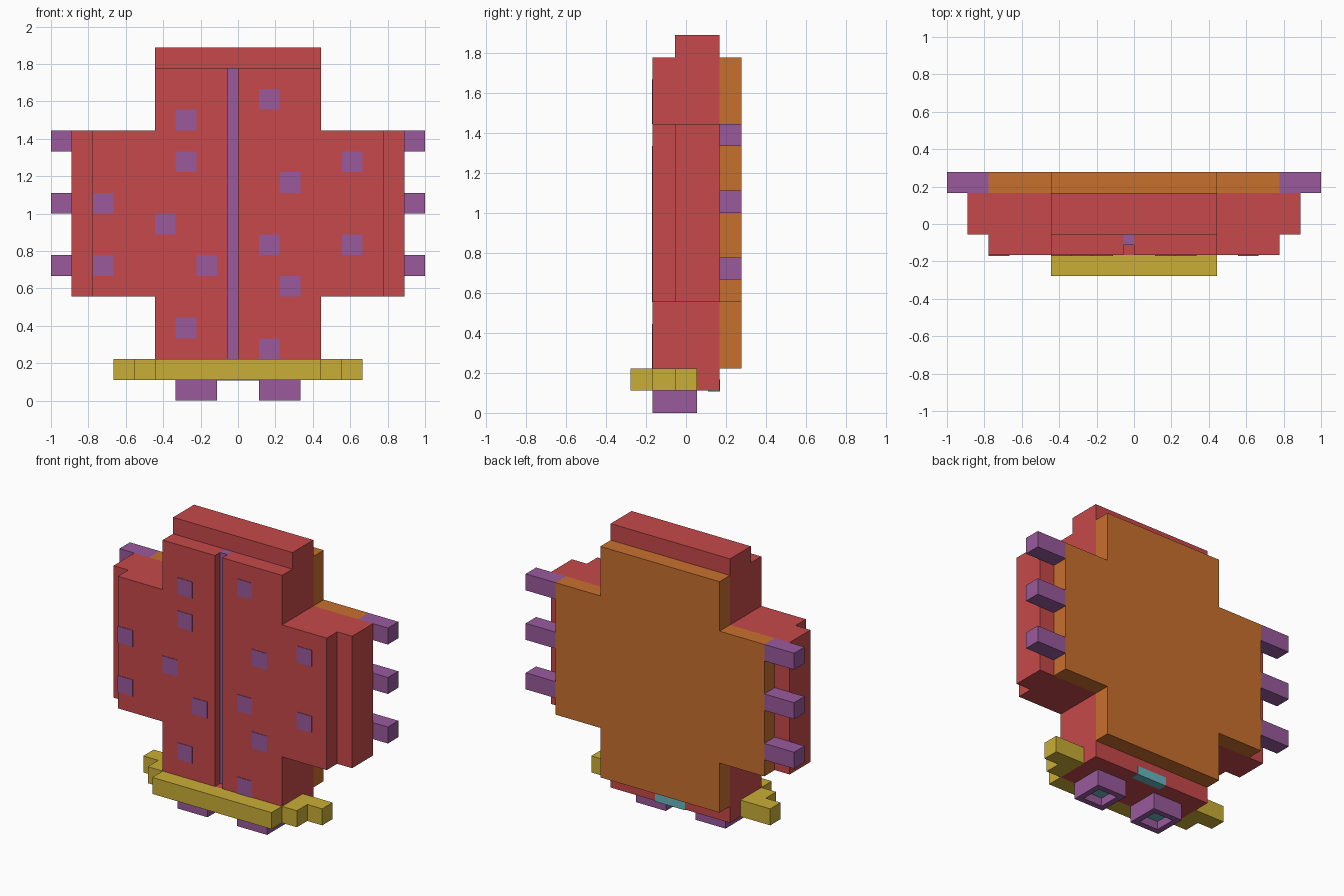
import bpy, bmesh
from mathutils import Vector

U = 1 / 9  # one block of the grid

default = bpy.data.objects.get("Cube")
if default:
    bpy.data.objects.remove(default, do_unlink=True)


def material(name, rgb):
    mat = bpy.data.materials.new(name)
    mat.use_nodes = True
    mat.diffuse_color = (*rgb, 1)
    mat.node_tree.nodes["Principled BSDF"].inputs["Base Color"].default_value = (*rgb, 1)
    return mat


RED = material("red", (0.57, 0.066, 0.069))
ORANGE = material("orange", (0.58, 0.16, 0.027))
YELLOW = material("yellow", (0.59, 0.42, 0.038))
PURPLE = material("purple", (0.32, 0.102, 0.335))
TEAL = material("teal", (0.14, 0.47, 0.53))


def finish(name, bm, *mats):
    bmesh.ops.recalc_face_normals(bm, faces=bm.faces)
    mesh = bpy.data.meshes.new(name)
    bm.to_mesh(mesh)
    bm.free()
    for mat in mats:
        mesh.materials.append(mat)
    obj = bpy.data.objects.new(name, mesh)
    bpy.context.collection.objects.link(obj)
    return obj


def box_mesh(x, y, z):
    """Box between the given (low, high) ranges in block units."""
    bm = bmesh.new()
    bmesh.ops.create_cube(bm, size=1)
    for v in bm.verts:
        v.co = Vector([(r[0] if c < 0 else r[1]) * U for c, r in zip(v.co, (x, y, z))])
    return bm


def box(name, x, y, z, mat):
    return finish(name, box_mesh(x, y, z), mat)


def slab(name, outline, y, mat):
    """Extrude an x-z outline between two depths."""
    bm = bmesh.new()
    face = bm.faces.new([bm.verts.new((px * U, y[0] * U, pz * U)) for px, pz in outline])
    new = bmesh.ops.extrude_face_region(bm, geom=[face])["geom"]
    moved = [g for g in new if isinstance(g, bmesh.types.BMVert)]
    bmesh.ops.translate(bm, verts=moved, vec=(0, (y[1] - y[0]) * U, 0))
    return finish(name, bm, mat)


def half_cross(inner, arm, bottom, top, side):
    """Half of the cross outline, from the inner edge out to the arm tip."""
    pts = [(inner, bottom), (4, bottom), (4, 5), (arm, 5),
           (arm, 13), (4, 13), (4, top), (inner, top)]
    return [(px * side, pz) for px, pz in pts]


def cross(arm, bottom, top):
    right = half_cross(0, arm, bottom, top, 1)[1:-1]
    return right + [(-px, pz) for px, pz in reversed(right)]


# Cross-shaped body, with a groove down the front layer
slab("body_core", cross(8, 1, 17), (-0.5, 1.5), RED)
slab("front_panel_left", half_cross(0, 7, 1, 16, 1), (-1.5, -0.5), RED)
slab("front_panel_right", half_cross(0.5, 7, 1, 16, -1), (-1.5, -0.5), RED)
box("groove_sill", (-0.5, 0), (-1.5, -0.5), (1, 2), RED)
box("groove_strip", (-0.5, 0), (-1, -0.5), (2, 16), PURPLE)
slab("back_panel", cross(7, 2, 16), (1.5, 2.5), ORANGE)

# Square spots on the front
SPOTS = [(-3, 13), (-3, 11), (-7, 9), (-4, 8), (-7, 6), (-2, 6), (-3, 3),
         (1, 14), (2, 10), (5, 11), (1, 7), (5, 7), (2, 5), (1, 2)]
for i, (sx, sz) in enumerate(SPOTS):
    box(f"spot_{i + 1}", (sx, sx + 1), (-1.53, -1.48), (sz, sz + 1), PURPLE)

# Stepped bumper around the base
box("bumper_front", (-4, 4), (-2.5, -1.5), (1, 2), YELLOW)

for side, label in ((1, "left"), (-1, "right")):
    def span(a, b):
        return sorted((a * side, b * side))

    box(f"bumper_inner_{label}", span(4, 5), (-1.5, 0.5), (1, 2), YELLOW)
    box(f"bumper_outer_{label}", span(5, 6), (-0.5, 0.5), (1, 2), YELLOW)

    # Side pegs
    for i, z in enumerate((6, 9, 12)):
        box(f"peg_{label}_{i + 1}", span(7, 9), (1.5, 2.5), (z, z + 1), PURPLE)

    # Feet, hollowed from below with a coloured recess
    bm = box_mesh(span(1, 3), (-1.5, 0.5), (0, 1))
    bmesh.ops.recalc_face_normals(bm, faces=bm.faces)
    sole = min(bm.faces, key=lambda f: f.calc_center_median().z)
    bmesh.ops.inset_individual(bm, faces=[sole], thickness=U / 2)
    recess = bmesh.ops.extrude_discrete_faces(bm, faces=[sole])["faces"][0]
    bmesh.ops.translate(bm, verts=recess.verts, vec=(0, 0, U / 2))
    recess.material_index = 1
    finish(f"foot_{label}", bm, PURPLE, TEAL)

# Small port at the lower back edge
box("rear_port", (-1, 1), (1, 1.53), (0.97, 1.5), TEAL)
